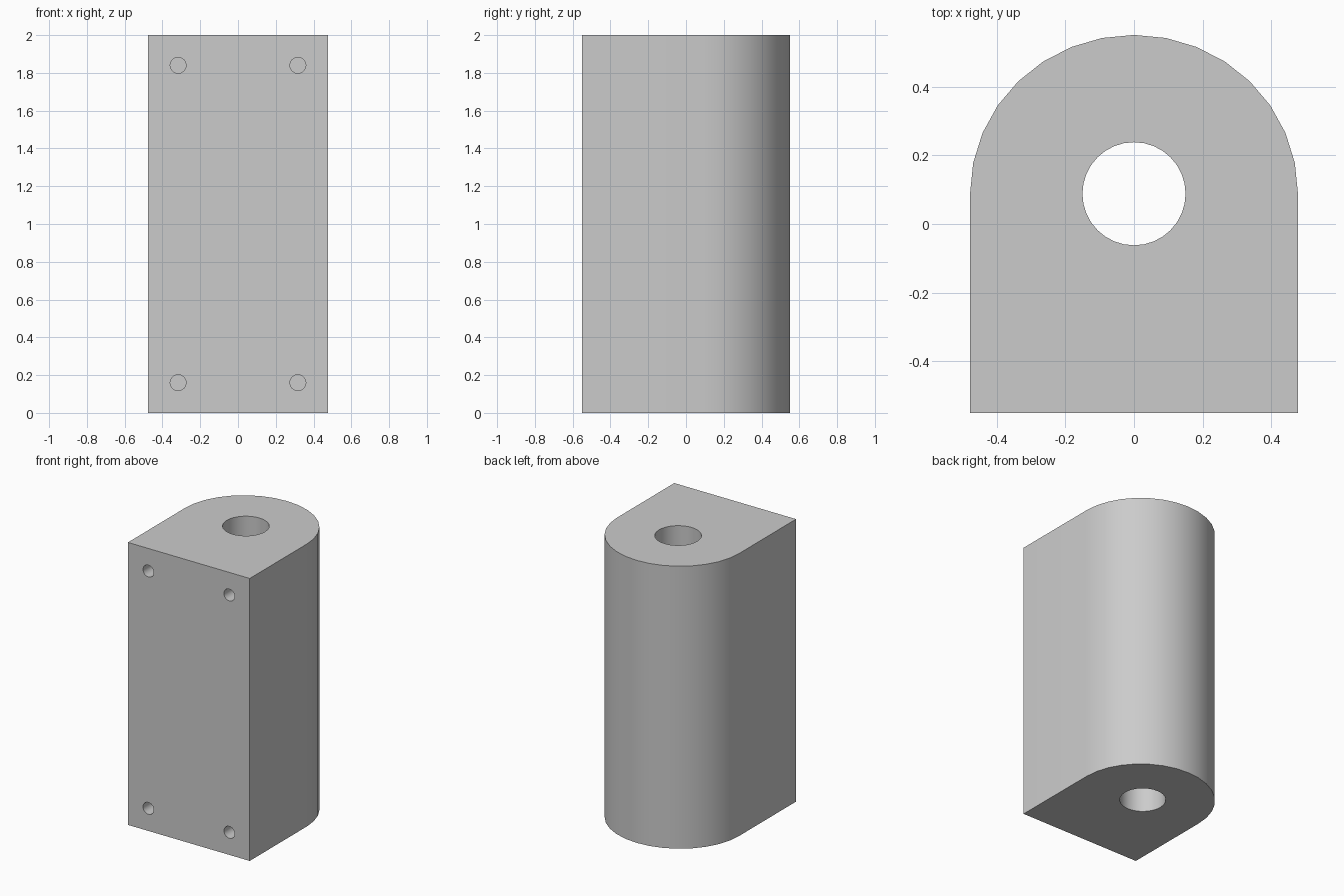
import bpy
import bmesh
from math import cos, sin, pi, radians

cube = bpy.data.objects.get("Cube")
if cube:
    bpy.data.objects.remove(cube, do_unlink=True)

HALF_W, HALF_D, HEIGHT = 0.477, 0.55, 2.0
ARC_Y = 0.088      # centre of the rounded back and of the bore
SEGMENTS = 32

grey = bpy.data.materials.new("plain_grey")
grey.use_nodes = True
colour = (0.6, 0.6, 0.6, 1)
grey.diffuse_color = colour
grey.node_tree.nodes["Principled BSDF"].inputs["Base Color"].default_value = colour


def make_body():
    """Extrude the arched outline upward."""
    outline = [(-HALF_W, -HALF_D), (HALF_W, -HALF_D)]
    for i in range(SEGMENTS // 2 + 1):
        a = 2 * pi * i / SEGMENTS
        outline.append((HALF_W * cos(a), ARC_Y + (HALF_D - ARC_Y) * sin(a)))
    bm = bmesh.new()
    base = bm.faces.new([bm.verts.new((x, y, 0)) for x, y in outline])
    top = bmesh.ops.extrude_face_region(bm, geom=[base])["geom"]
    bmesh.ops.translate(bm, vec=(0, 0, HEIGHT),
                        verts=[v for v in top if isinstance(v, bmesh.types.BMVert)])
    bmesh.ops.recalc_face_normals(bm, faces=bm.faces)
    mesh = bpy.data.meshes.new("mounting_block")
    bm.to_mesh(mesh)
    bm.free()
    mesh.materials.append(grey)
    obj = bpy.data.objects.new("mounting_block", mesh)
    bpy.context.collection.objects.link(obj)
    return obj


def drill(target, name, radius, length, location, tilt=0):
    """Cut a round hole and discard the cutter."""
    bpy.ops.mesh.primitive_cylinder_add(vertices=SEGMENTS, radius=radius, depth=length,
                                        location=location, rotation=(tilt, 0, 0))
    cutter = bpy.context.object
    cutter.name = name
    cutter.hide_render = True
    cutter.data.materials.append(grey)
    mod = target.modifiers.new(name, 'BOOLEAN')
    mod.operation = 'DIFFERENCE'
    mod.solver = 'EXACT'
    mod.object = cutter
    bpy.context.view_layer.objects.active = target
    bpy.ops.object.modifier_apply(modifier=mod.name)
    bpy.data.objects.remove(cutter, do_unlink=True)


body = make_body()

# Vertical bore, all the way through
drill(body, "bore", 0.15, HEIGHT + 0.4, (0, ARC_Y, HEIGHT / 2))

# Four blind screw holes in the flat front
HOLE_DEPTH = 0.3
for x in (-0.317, 0.317):
    for z in (0.16, 1.84):
        drill(body, "screw_hole", 0.042, 2 * HOLE_DEPTH, (x, -HALF_D, z), pi / 2)

bpy.ops.object.select_all(action='DESELECT')
body.select_set(True)
bpy.context.view_layer.objects.active = body
bpy.ops.object.shade_smooth_by_angle(angle=radians(30))
